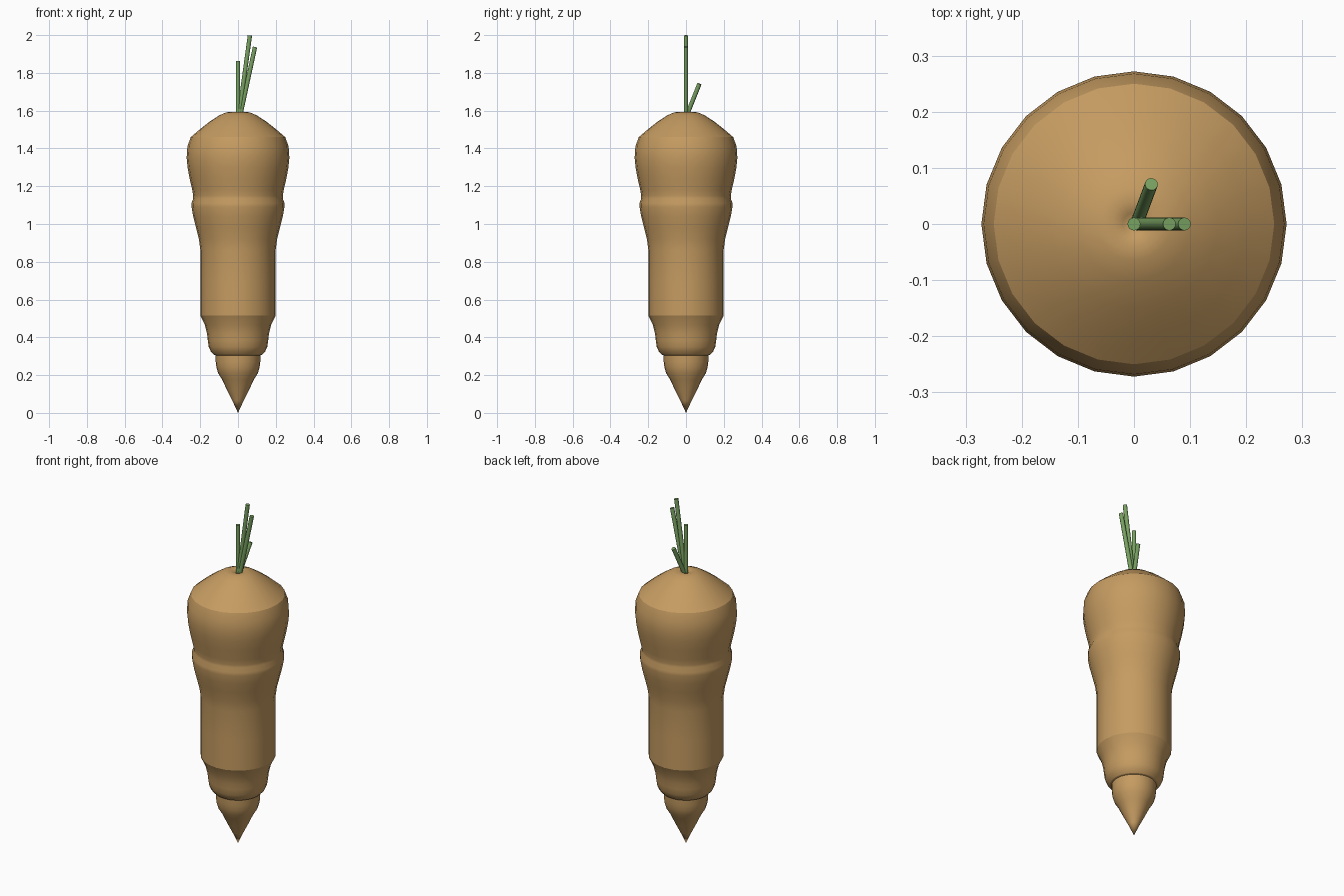
import bpy, bmesh, math
from mathutils import Vector

if "Cube" in bpy.data.objects:
    bpy.data.objects.remove(bpy.data.objects["Cube"])


def material(name, color):
    m = bpy.data.materials.new(name)
    m.diffuse_color = color
    m.use_nodes = True
    m.node_tree.nodes["Principled BSDF"].inputs["Base Color"].default_value = m.diffuse_color
    return m


def add_object(name, bm, mat):
    mesh = bpy.data.meshes.new(name)
    bm.to_mesh(mesh)
    bm.free()
    mesh.materials.append(mat)
    ob = bpy.data.objects.new(name, mesh)
    bpy.context.collection.objects.link(ob)
    return ob


def lathe(name, profile, sides, mat):
    """Revolve (radius, z, sharp) points; both ends close at a pole."""
    bm = bmesh.new()
    bottom = bm.verts.new((0, 0, profile[0][1]))
    top = bm.verts.new((0, 0, profile[-1][1]))
    rings = []
    for r, z, sharp in profile[1:-1]:
        rings.append([bm.verts.new((r * math.cos(2 * math.pi * i / sides),
                                    r * math.sin(2 * math.pi * i / sides), z))
                      for i in range(sides)])
    for i in range(sides):
        j = (i + 1) % sides
        bm.faces.new((bottom, rings[0][j], rings[0][i]))
        for a, b in zip(rings, rings[1:]):
            bm.faces.new((a[i], a[j], b[j], b[i]))
        bm.faces.new((rings[-1][i], rings[-1][j], top))
    for f in bm.faces:
        f.smooth = True
    for ring, (r, z, sharp) in zip(rings, profile[1:-1]):
        if sharp:
            for i in range(sides):
                bm.edges.get((ring[i], ring[(i + 1) % sides])).smooth = False
    return add_object(name, bm, mat)


def stem(name, base, tip, radius, mat):
    base, tip = Vector(base), Vector(tip)
    d = tip - base
    bm = bmesh.new()
    bmesh.ops.create_cone(bm, cap_ends=True, segments=16, radius1=radius,
                          radius2=radius, depth=d.length)
    bm.transform(d.to_track_quat('Z', 'Y').to_matrix().to_4x4())
    bmesh.ops.translate(bm, verts=bm.verts, vec=(base + tip) / 2)
    for f in bm.faces:
        f.smooth = len(f.verts) == 4
    for e in bm.edges:
        e.smooth = all(len(f.verts) == 4 for f in e.link_faces)
    return add_object(name, bm, mat)


orange = material("root_orange", (0.56, 0.33, 0.12, 1))
green = material("stem_green", (0.19, 0.36, 0.12, 1))

# Root: pointed tip, stepped rings, broad shoulder and dimpled crown
S = True
profile = [
    (0, 0, 0), (0.03, 0.065, 0), (0.06, 0.125, 0), (0.085, 0.178, 0),
    (0.105, 0.21, 0), (0.114, 0.24, 0), (0.118, 0.27, 0), (0.119, 0.305, S),
    (0.128, 0.308, S), (0.144, 0.325, 0), (0.155, 0.35, 0), (0.16, 0.385, 0),
    (0.164, 0.42, 0), (0.175, 0.465, 0), (0.199, 0.515, S),
    (0.199, 0.69, 0), (0.199, 0.86, 0), (0.207, 0.92, 0), (0.222, 0.98, 0),
    (0.237, 1.04, 0), (0.246, 1.09, 0), (0.246, 1.11, 0), (0.237, 1.135, 0),
    (0.237, 1.15, 0), (0.242, 1.18, 0), (0.256, 1.24, 0), (0.267, 1.30, 0),
    (0.272, 1.35, 0), (0.268, 1.41, 0), (0.25, 1.46, S),
    (0.20, 1.503, 0), (0.15, 1.542, 0), (0.10, 1.575, 0), (0.065, 1.59, 0),
    (0.04, 1.594, 0), (0.02, 1.588, 0), (0, 1.575, 0),
]
lathe("root", profile, 24, orange)

# Leaf stems rising from the crown
stems = [
    ((0, 0, 1.57), (0, 0, 1.862)),
    ((0.005, 0, 1.575), (0.063, 0, 1.998)),
    ((0.012, 0, 1.575), (0.09, 0, 1.937)),
    ((0.006, 0.004, 1.575), (0.031, 0.071, 1.742)),
]
for n, (base, tip) in enumerate(stems, 1):
    stem(f"stem_{n}", base, tip, 0.0115, green)
